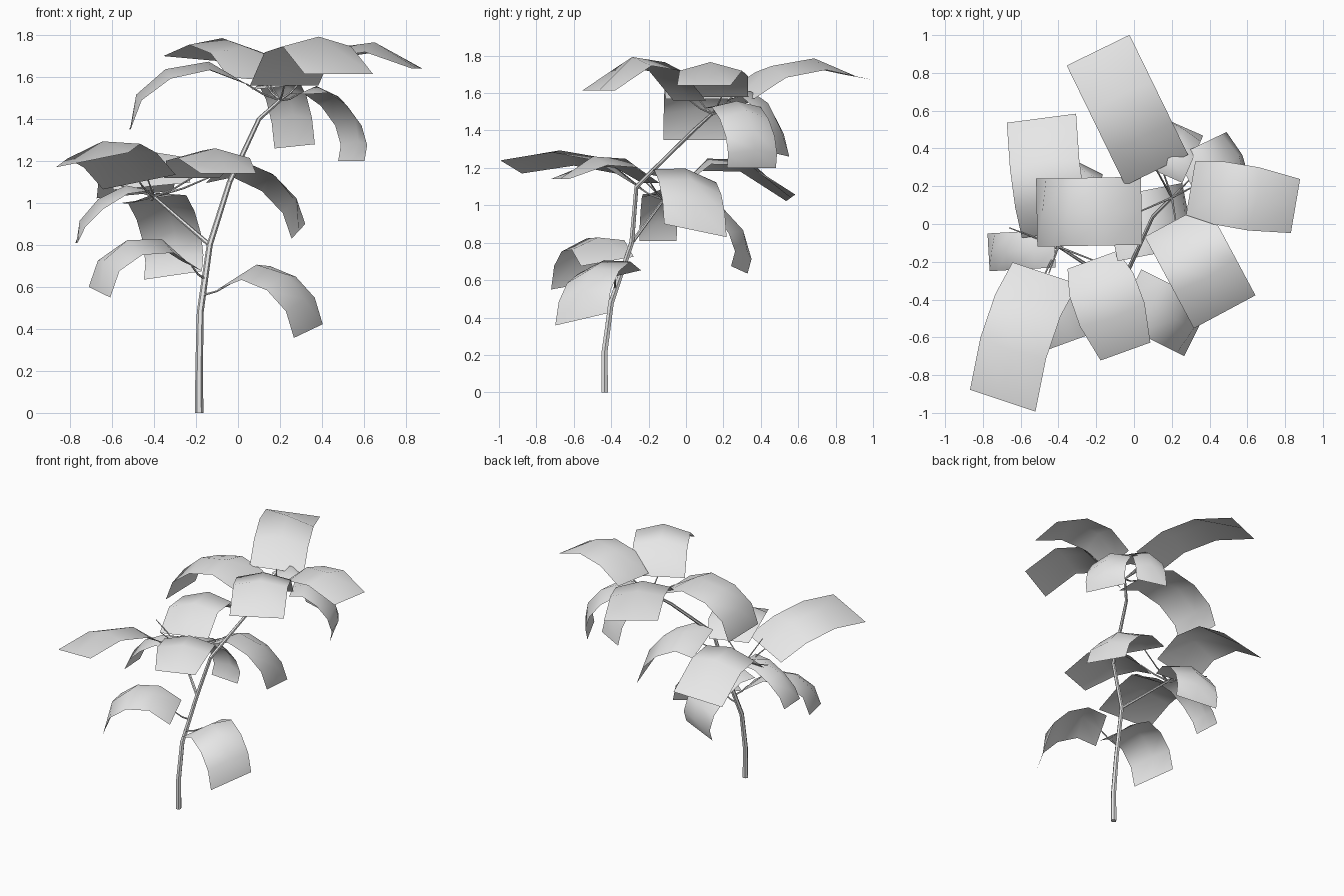
import bpy
import bmesh
from mathutils import Vector

default_cube = bpy.data.objects.get("Cube")
if default_cube:
    bpy.data.objects.remove(default_cube, do_unlink=True)


def make_material(name, value):
    material = bpy.data.materials.new(name)
    material.use_nodes = True
    color = (value, value, value, 1)
    material.diffuse_color = color
    material.node_tree.nodes["Principled BSDF"].inputs["Base Color"].default_value = color
    return material


GREY = make_material("plain_grey", 0.8)


def select_only(obj):
    bpy.ops.object.select_all(action="DESELECT")
    obj.select_set(True)
    bpy.context.view_layer.objects.active = obj


def make_tube(name, points, start_radius, end_radius):
    """Tapered round stalk along a path, turned into a mesh."""
    curve = bpy.data.curves.new(name, "CURVE")
    curve.dimensions = "3D"
    curve.bevel_depth = 1
    curve.bevel_resolution = 1
    curve.use_fill_caps = True
    spline = curve.splines.new("POLY")
    spline.points.add(len(points) - 1)
    for index, point in enumerate(points):
        fraction = index / (len(points) - 1)
        spline.points[index].co = (*point, 1)
        spline.points[index].radius = start_radius + (end_radius - start_radius) * fraction
    obj = bpy.data.objects.new(name, curve)
    bpy.context.collection.objects.link(obj)
    select_only(obj)
    bpy.ops.object.convert(target="MESH")
    obj = bpy.context.object
    obj.data.materials.clear()
    obj.data.materials.append(GREY)
    bpy.ops.object.shade_smooth_by_angle()
    return obj


# Leaf side profiles: fraction of reach paired with fraction of lift
ARCHED = [(0, 0), (0.27, 0.95), (0.62, 1), (1, 0)]
DROOPING = [(0, 0), (0.32, 0.8), (0.68, 1), (0.93, 0.7), (1, 0)]
CURLED = [(0, 0), (0.33, 0.65), (0.72, 1), (1.02, 0.98), (1.1, 0.6), (1, 0)]
CROWN = 0.05  # how far the midrib stands above the blade's edges


def make_leaf(name, anchor, base, tip, width, lift, profile, tilt=0, belly=0, bend=0):
    """Bent blade with a raised midrib, and a stalk from its anchor.
    Belly widens the middle; bend swings the middle towards the leaf's left."""
    base, tip, anchor = Vector(base), Vector(tip), Vector(anchor)
    forward = tip - base
    forward.z = 0
    forward.normalize()
    left = Vector((-forward.y, forward.x, 0))
    side = left * width / 2
    side.z = tilt / 2

    bm = bmesh.new()
    rows = []
    for reach, rise in profile:
        center = base.lerp(tip, reach) + Vector((0, 0, rise * lift)) + left * bend * rise
        outward = (Vector((0, 0, 1)) + forward * reach * reach).normalized() * CROWN * rise
        half = side * (1 + belly * rise)
        rows.append([bm.verts.new(center + half * across + outward * height)
                     for across, height in ((-1, -0.6), (0, 0.4), (1, -0.6))])
    for near, far in zip(rows, rows[1:]):
        for i in range(2):
            bm.faces.new((near[i], far[i], far[i + 1], near[i + 1]))
    bmesh.ops.recalc_face_normals(bm, faces=bm.faces)
    if sum(face.normal.z for face in bm.faces) < 0:
        bmesh.ops.reverse_faces(bm, faces=bm.faces)
    mesh = bpy.data.meshes.new(name)
    bm.to_mesh(mesh)
    bm.free()
    for polygon in mesh.polygons:
        polygon.use_smooth = True
    mesh.materials.append(GREY)
    obj = bpy.data.objects.new(name, mesh)
    bpy.context.collection.objects.link(obj)

    # Stalk reaching up to the middle of the blade's base edge
    sag = anchor.lerp(base, 0.5) - Vector((0, 0, 0.01))
    make_tube(name + "_stalk", [anchor, sag, base], 0.006, 0.004)


# Main stem and side branch
fork = (-0.135, -0.29, 0.8)
crown = (0.2, 0.14, 1.49)
branch_end = (-0.4, -0.12, 1.03)
make_tube("main_stem", [(-0.185, -0.435, 0), (-0.185, -0.435, 0.22), (-0.18, -0.4, 0.48),
                        fork, (-0.04, -0.265, 1.1), (0.1, 0.04, 1.4), crown], 0.02, 0.009)
make_tube("side_branch", [fork, branch_end], 0.011, 0.007)

# Bare twigs beside the leaf clusters
make_tube("left_twig", [branch_end, (-0.66, -0.02, 1.12)], 0.005, 0.003)
make_tube("front_twig", [branch_end, (-0.45, -0.26, 1.17)], 0.005, 0.003)
make_tube("crown_twig", [crown, (0.13, 0.27, 1.6)], 0.005, 0.003)

# Crown leaves
make_leaf("crown_back_leaf", crown, (0.12, 0.285, 1.585), (-0.19, 0.92, 1.685),
          0.37, 0.12, ARCHED, 0.03)
make_leaf("crown_right_leaf", crown, (0.04, 0.07, 1.567), (-0.515, 0.06, 1.35),
          0.36, 0.2, DROOPING)
make_leaf("crown_left_leaf", crown, (0.3, 0.19, 1.58), (0.855, 0.095, 1.64),
          0.29, 0.13, ARCHED, belly=0.17)
make_leaf("crown_front_leaf", crown, (0.22, 0.02, 1.56), (0.48, -0.465, 1.615),
          0.37, 0.18, ARCHED)
make_leaf("crown_low_left_leaf", crown, (0.29, 0.23, 1.52), (0.54, 0.35, 1.2),
          0.29, 0.2, CURLED)
make_leaf("crown_low_back_leaf", crown, (0.16, 0.26, 1.55), (0.27, 0.51, 1.27),
          0.21, 0.17, DROOPING, -0.02)

# Side branch leaves
make_leaf("branch_front_leaf", branch_end, (-0.47, -0.26, 1.1), (-0.695, -0.935, 1.205),
          0.365, 0.11, ARCHED, 0.07, bend=-0.035)
make_leaf("branch_back_leaf", branch_end, (-0.41, -0.05, 1.08), (-0.49, 0.56, 1.04),
          0.37, 0.17, ARCHED, -0.035, bend=0.015)
make_leaf("branch_right_leaf", branch_end, (-0.42, -0.13, 1.06), (-0.77, -0.15, 0.81),
          0.2, 0.11, DROOPING)
make_leaf("branch_inner_leaf", branch_end, (-0.22, -0.19, 1.12), (-0.045, -0.675, 1.14),
          0.28, 0.11, ARCHED, belly=0.3)
make_leaf("branch_left_leaf", branch_end, (-0.12, -0.03, 1.13), (0.288, 0.05, 0.865),
          0.34, 0.17, DROOPING, -0.07)
make_leaf("branch_low_leaf", branch_end, (-0.42, -0.06, 1.02), (-0.31, 0.285, 0.655),
          0.29, 0.21, CURLED, -0.04)

# Lower stem leaves
make_leaf("lower_left_leaf", (-0.17, -0.38, 0.56), (-0.03, -0.38, 0.62), (0.335, -0.56, 0.39),
          0.31, 0.18, DROOPING, 0.065)
make_leaf("lower_right_leaf", (-0.16, -0.35, 0.64), (-0.22, -0.42, 0.7), (-0.66, -0.58, 0.575),
          0.3, 0.19, DROOPING, -0.05)
